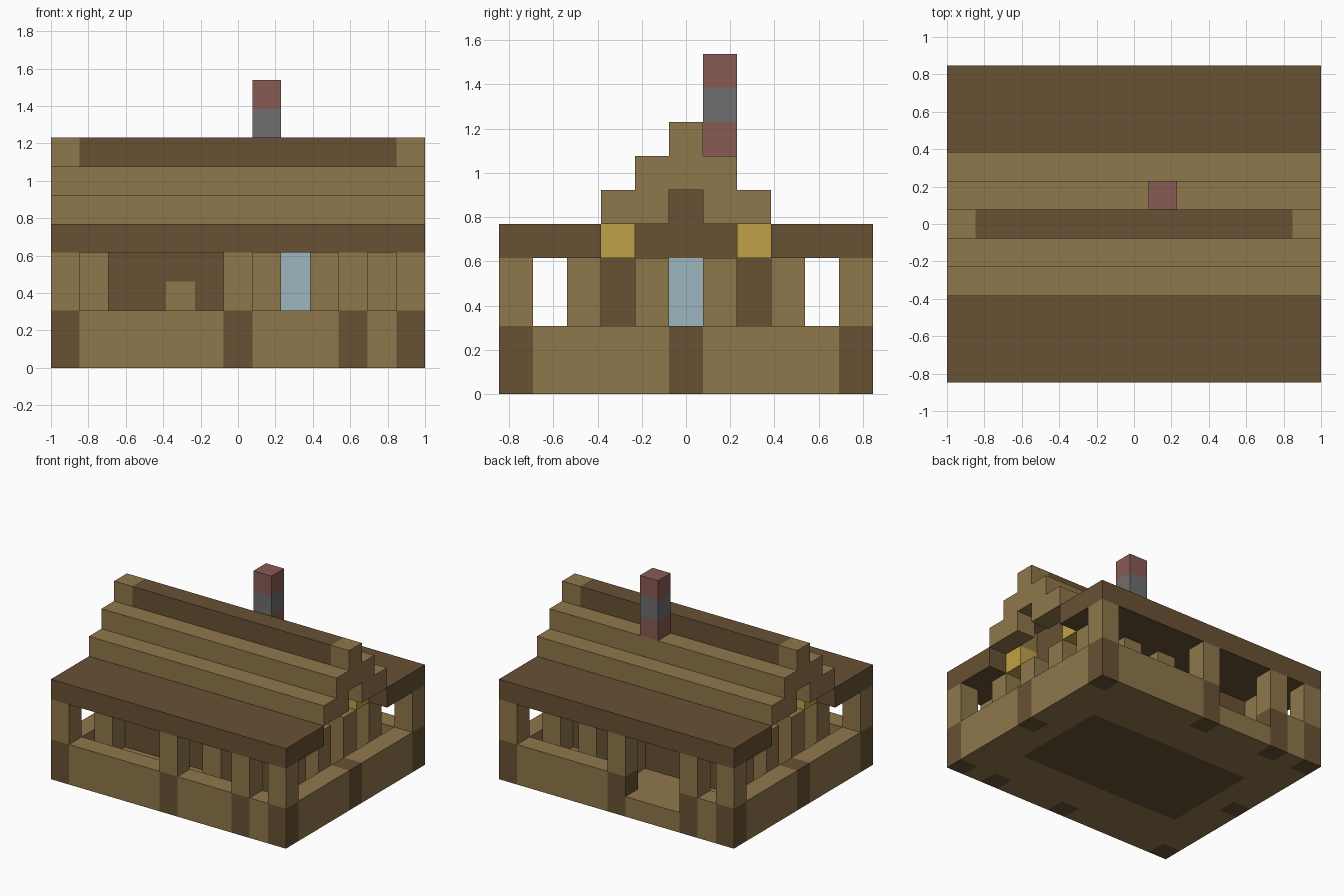
import bpy, bmesh
from mathutils import Vector

if "Cube" in bpy.data.objects:
    bpy.data.objects.remove(bpy.data.objects["Cube"], do_unlink=True)

NX, NY = 13, 11          # blocks along x and y
U = 2.0 / NX             # size of one block


def linear(c):
    c /= 255
    return c / 12.92 if c <= 0.04045 else ((c + 0.055) / 1.055) ** 2.4


def material(name, r, g, b):
    m = bpy.data.materials.new(name)
    m.use_nodes = True
    col = (linear(r), linear(g), linear(b), 1)
    m.diffuse_color = col
    bsdf = m.node_tree.nodes["Principled BSDF"]
    bsdf.inputs["Base Color"].default_value = col
    bsdf.inputs["Roughness"].default_value = 0.9
    return m


MATS = {
    "light": material("light_wood", 143, 119, 75),
    "dark": material("dark_wood", 104, 81, 52),
    "glass": material("pale_blue_glass", 158, 182, 192),
    "gold": material("lamp_gold", 193, 160, 70),
    "brick": material("red_brick", 137, 91, 83),
    "stone": material("grey_stone", 110, 110, 110),
}
grid = {}                # block position -> (part, colour)


def fill(part, colour, xs, ys, zs):
    """Fill inclusive block ranges; a single int means one block."""
    rng = [range(v, v + 1) if isinstance(v, int) else range(v[0], v[1] + 1)
           for v in (xs, ys, zs)]
    for i in rng[0]:
        for j in rng[1]:
            for k in rng[2]:
                grid[i, j, k] = (part, colour)


def clear(xs, ys, zs):
    fill("", "", xs, ys, zs)
    for p in [p for p, v in grid.items() if not v[0]]:
        del grid[p]


XE, YE = NX - 1, NY - 1
ALL_X, ALL_Y = (0, XE), (0, YE)

# Foundation, house floor and porch railing
fill("foundation", "light", ALL_X, ALL_Y, 0)
fill("foundation", "dark", (2, 10), (3, 7), 0)
for y in (0, YE):
    fill("porch_railing", "light", ALL_X, y, 1)
for x in (0, XE):
    fill("porch_railing", "light", x, ALL_Y, 1)
clear((3, 5), YE, 1)     # entrance

# Porch posts: dark foot, light shaft
for x, y in [(x, 0) for x in (0, 6, 10, XE)] + [(x, YE) for x in (0, 2, 6, XE)]:
    fill("porch_posts", "dark", x, y, (0, 1))
    fill("porch_posts", "light", x, y, (2, 3))
for x in (0, XE):
    fill("porch_posts", "dark", x, 5, (0, 1))

# House walls
for y in (3, 7):
    fill("house_walls", "dark", (2, 10), y, (1, 4))
for x in (2, 10):
    fill("house_walls", "dark", x, (3, 7), (1, 4))
    fill("house_walls", "dark", x, (4, 6), 5)
    fill("house_walls", "dark", x, 5, 6)

# Doors and windows
for y in (3, 7):
    fill("doors", "light", 4, y, (1, 2))
    fill("windows", "glass", 8, y, (2, 3))
for x in (2, 10):
    fill("windows", "glass", x, 5, (2, 3))

# Columns standing out from the walls
for y in (2, 8):
    for x in (1, 7, 9, 11):
        fill("wall_columns", "light", x, y, (1, 3))
for x in (1, 11):
    for y in (4, 6):
        fill("wall_columns", "light", x, y, (1, 3))
    for y in (3, 7):
        fill("lamps", "gold", x, y, 4)

# Stepped roof
for ys in ((0, 2), (8, YE)):
    fill("roof_eaves", "dark", ALL_X, ys, 4)
for step, z in ((2, 5), (1, 6)):
    for y in (5 - step, 5 + step):
        fill("roof_steps", "light", ALL_X, y, z)
fill("roof_ridge", "dark", (1, XE - 1), 5, 7)
for x in (0, XE):
    fill("roof_gables", "light", x, 5, (6, 7))
    for y in (4, 6):
        fill("roof_gables", "light", x, y, 5)

# Chimney
fill("chimney", "brick", 7, 6, (7, 9))
fill("chimney", "stone", 7, 6, 8)


def build(part):
    """Make one mesh from the exposed sides of a part's blocks."""
    cells = {p: v[1] for p, v in grid.items() if v[0] == part}
    names = sorted(set(cells.values()))
    bm = bmesh.new()
    for p, colour in cells.items():
        for axis in range(3):
            for side in (0, 1):
                n = list(p)
                n[axis] += 2 * side - 1
                if tuple(n) in grid:
                    continue
                a, b = (axis + 1) % 3, (axis + 2) % 3
                corners = []
                for da, db in ((0, 0), (1, 0), (1, 1), (0, 1)):
                    c = Vector(p)
                    c[axis] += side
                    c[a] += da
                    c[b] += db
                    corners.append(bm.verts.new(
                        ((c.x - NX / 2) * U, (c.y - NY / 2) * U, c.z * U)))
                f = bm.faces.new(corners if side else corners[::-1])
                f.material_index = names.index(colour)
    bmesh.ops.remove_doubles(bm, verts=bm.verts[:], dist=U / 100)
    bmesh.ops.dissolve_limit(bm, angle_limit=0.01, verts=bm.verts[:],
                             edges=bm.edges[:], delimit={"MATERIAL"})
    me = bpy.data.meshes.new(part)
    bm.to_mesh(me)
    bm.free()
    for n in names:
        me.materials.append(MATS[n])
    bpy.context.collection.objects.link(bpy.data.objects.new(part, me))


for part in sorted({v[0] for v in grid.values()}):
    build(part)
